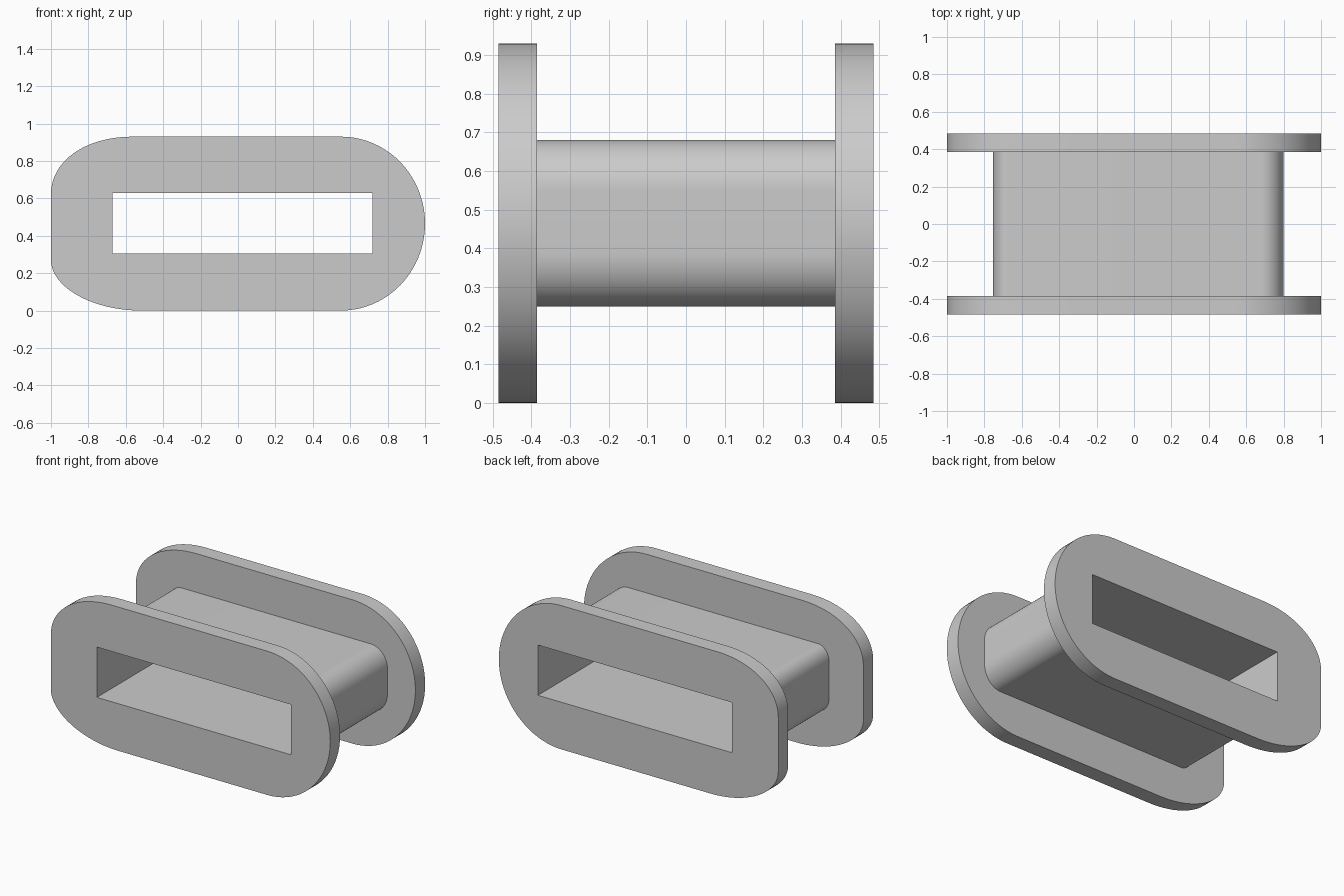
import bpy, bmesh, math

cube = bpy.data.objects.get("Cube")
if cube:
    bpy.data.objects.remove(cube, do_unlink=True)

grey = bpy.data.materials.new("plain grey")
grey.use_nodes = True
colour = (0.6, 0.6, 0.6, 1)
grey.diffuse_color = colour
grey.node_tree.nodes["Principled BSDF"].inputs["Base Color"].default_value = colour

STEPS = 20
HOLE = [(-0.67, 0.305), (0.72, 0.305), (0.72, 0.63), (-0.67, 0.63)]


def rounded_outline(left, right, bottom, top, corners):
    """Outline in x and z; each corner is (x radius, z radius, fullness),
    counter-clockwise from the upper right."""
    points = []
    signs = [(1, 1), (-1, 1), (-1, -1), (1, -1)]
    for quarter, ((sx, sz), (rx, rz, power)) in enumerate(zip(signs, corners)):
        cx = right - rx if sx > 0 else left + rx
        cz = top - rz if sz > 0 else bottom + rz
        for i in range(STEPS + 1):
            a = (quarter + i / STEPS) * math.pi / 2
            c, s = abs(math.cos(a)), abs(math.sin(a))
            p = (cx + sx * rx * c ** (2 / power), cz + sz * rz * s ** (2 / power))
            if not points or math.dist(p, points[-1]) > 1e-4:
                points.append(p)
    if math.dist(points[0], points[-1]) < 1e-4:
        points.pop()
    return points


def make_ring(name, outline, y0, y1, capped=True):
    """Extrude an outline with the rectangular opening along y."""
    bm = bmesh.new()
    edges = []
    for loop in (outline, HOLE):
        verts = [bm.verts.new((x, y0, z)) for x, z in loop]
        edges += [bm.edges.new((v, verts[i - 1])) for i, v in enumerate(verts)]
    bmesh.ops.triangle_fill(bm, use_beauty=True, edges=edges, normal=(0, -1, 0))
    grown = bmesh.ops.extrude_face_region(bm, geom=bm.faces[:], use_keep_orig=True)
    moved = [g for g in grown["geom"] if isinstance(g, bmesh.types.BMVert)]
    bmesh.ops.translate(bm, verts=moved, vec=(0, y1 - y0, 0))
    bmesh.ops.recalc_face_normals(bm, faces=bm.faces[:])
    if not capped:
        caps = [f for f in bm.faces if abs(f.normal.y) > 0.9]
        bmesh.ops.delete(bm, geom=caps, context="FACES")
    mesh = bpy.data.meshes.new(name)
    bm.to_mesh(mesh)
    bm.free()
    mesh.materials.append(grey)
    obj = bpy.data.objects.new(name, mesh)
    bpy.context.collection.objects.link(obj)
    bpy.ops.object.select_all(action="DESELECT")
    obj.select_set(True)
    bpy.context.view_layer.objects.active = obj
    bpy.ops.object.shade_smooth_by_angle(angle=math.radians(30))


# End flanges: round on the left, softer unequal corners on the right
flange = rounded_outline(-1, 1, 0, 0.93, [
    (0.45, 0.465, 2), (0.44, 0.31, 2.1), (0.48, 0.27, 1.95), (0.45, 0.465, 2)])
make_ring("front_flange", flange, -0.485, -0.385)
make_ring("back_flange", flange, 0.385, 0.485)

# Hollow core between the flanges
core = rounded_outline(-0.755, 0.80, 0.25, 0.68, [
    (0.12, 0.13, 2), (0.08, 0.10, 2), (0.08, 0.10, 2), (0.12, 0.14, 2)])
make_ring("core_tube", core, -0.385, 0.385, capped=False)
